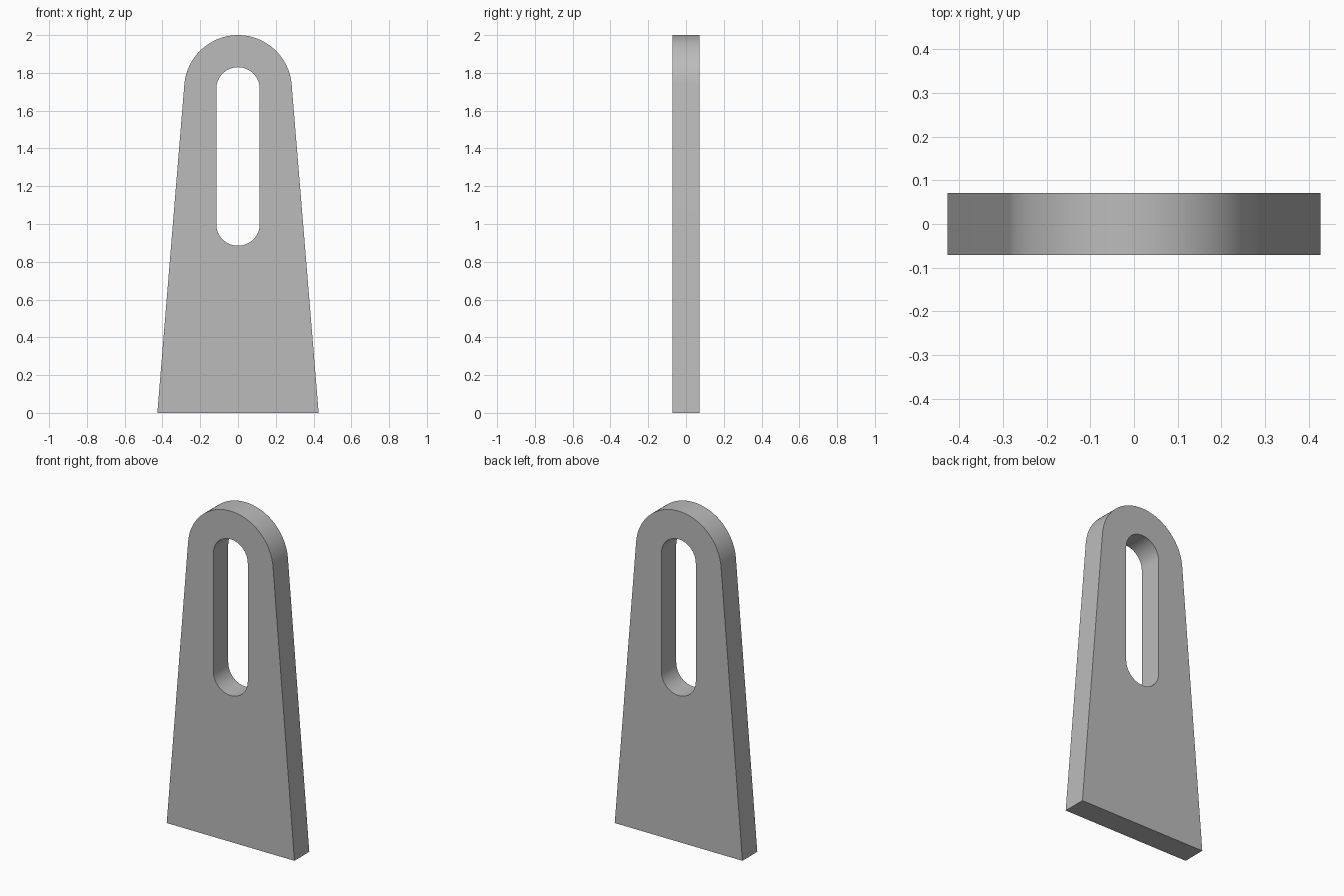
import bpy, bmesh
from math import sin, cos, pi, acos, atan2, hypot

cube = bpy.data.objects.get("Cube")
if cube:
    bpy.data.objects.remove(cube, do_unlink=True)

HALF_BASE, HALF_THICK = 0.427, 0.071
TOP_Z, SLOT_LOW_Z = 1.715, 1.0      # centres of the rounded ends
HEAD_R, SLOT_R = 0.285, 0.115


def arc(radius, cz, start, end, steps):
    """Points on an arc in the xz plane, on the front face."""
    angles = [start + (end - start) * i / steps for i in range(steps + 1)]
    return [(radius * cos(a), -HALF_THICK, cz + radius * sin(a)) for a in angles]


def add_loop(bm, points):
    verts = [bm.verts.new(p) for p in points]
    return [bm.edges.new((v, verts[(i + 1) % len(verts)])) for i, v in enumerate(verts)]


# Outline: tapered sides running tangent into the rounded head
tangent = acos(HEAD_R / hypot(HALF_BASE, TOP_Z)) - atan2(TOP_Z, HALF_BASE)
outline = [(-HALF_BASE, -HALF_THICK, 0), (HALF_BASE, -HALF_THICK, 0)]
outline += arc(HEAD_R, TOP_Z, tangent, pi - tangent, 48)

# Slot: two half circles joined by straight sides
slot = arc(SLOT_R, TOP_Z, 0, pi, 32) + arc(SLOT_R, SLOT_LOW_Z, pi, 2 * pi, 32)

# Fill between the loops and extrude through the thickness
bm = bmesh.new()
edges = add_loop(bm, outline) + add_loop(bm, slot)
bmesh.ops.triangle_fill(bm, edges=edges, use_beauty=True)
result = bmesh.ops.extrude_face_region(bm, geom=bm.faces[:], use_keep_orig=True)
moved = [g for g in result["geom"] if isinstance(g, bmesh.types.BMVert)]
bmesh.ops.translate(bm, verts=moved, vec=(0, 2 * HALF_THICK, 0))
bmesh.ops.recalc_face_normals(bm, faces=bm.faces[:])
mesh = bpy.data.meshes.new("slotted_plate")
bm.to_mesh(mesh)
bm.free()

plate = bpy.data.objects.new("slotted_plate", mesh)
bpy.context.collection.objects.link(plate)

# Plain grey finish
grey = bpy.data.materials.new("plain_grey")
grey.use_nodes = True
colour = (0.5, 0.5, 0.5, 1)
grey.diffuse_color = colour
grey.node_tree.nodes["Principled BSDF"].inputs["Base Color"].default_value = colour
mesh.materials.append(grey)

# Smooth the rounded edges, keep the face borders crisp
bpy.ops.object.select_all(action="DESELECT")
plate.select_set(True)
bpy.context.view_layer.objects.active = plate
bpy.ops.object.shade_smooth_by_angle(angle=pi / 6)
